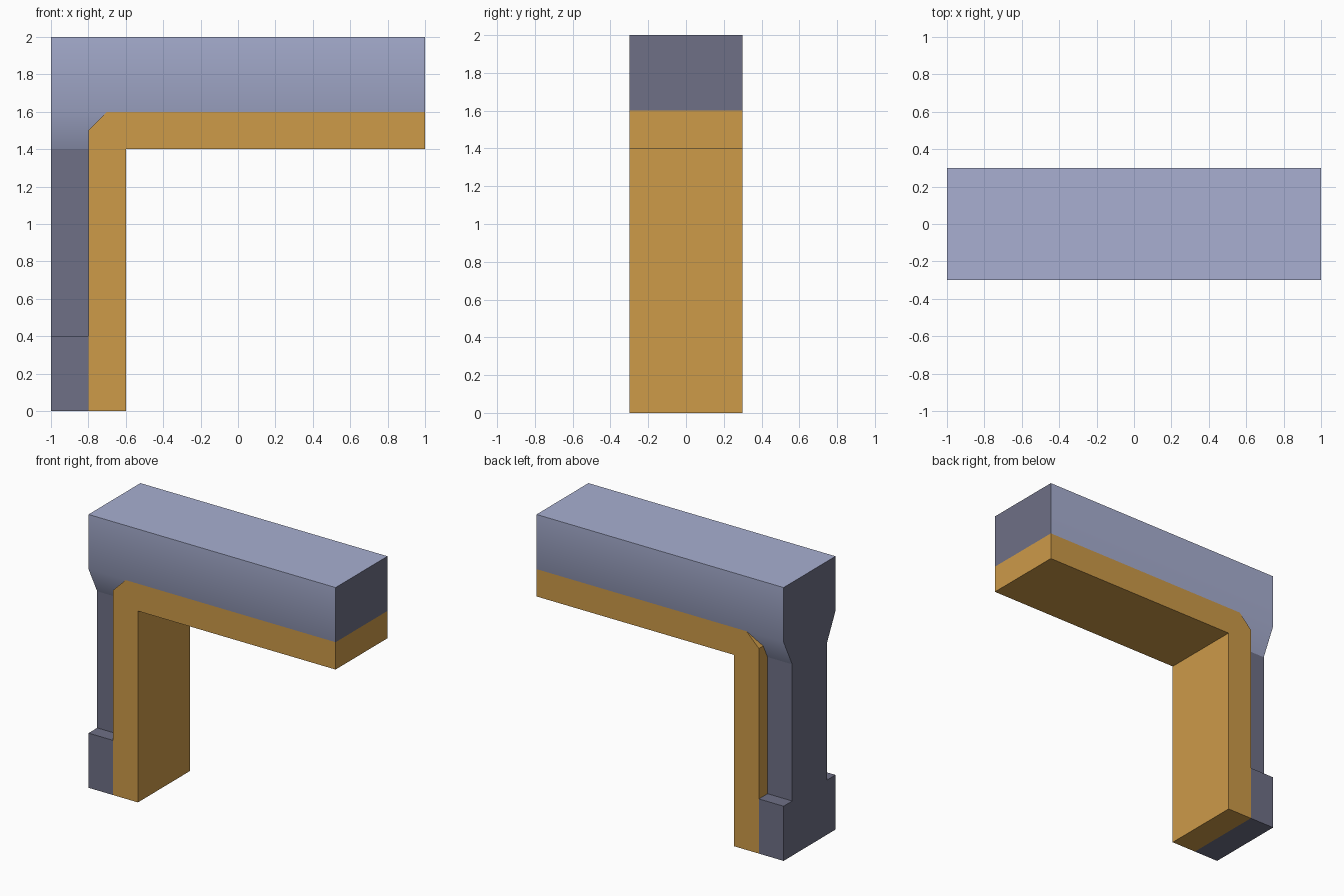
import bpy, bmesh, math

if "Cube" in bpy.data.objects:
    bpy.data.objects.remove(bpy.data.objects["Cube"])


def material(name, rgb):
    m = bpy.data.materials.new(name)
    m.diffuse_color = (*rgb, 1)
    m.use_nodes = True
    m.node_tree.nodes["Principled BSDF"].inputs["Base Color"].default_value = m.diffuse_color
    return m


LAVENDER = material("lavender plaster", (0.392, 0.43, 0.64))
GREY = material("slate grey", (0.156, 0.162, 0.238))
OCHRE = material("ochre trim", (0.61, 0.325, 0.066))


def sweep(name, profile, place, lo, hi, mats, open_faces=None):
    """Extrude a closed 2D profile between lo and hi; place() maps (u, v, t) to xyz."""
    bm = bmesh.new()
    a = [bm.verts.new(place(u, v, lo)) for u, v in profile]
    b = [bm.verts.new(place(u, v, hi)) for u, v in profile]
    n = len(profile)
    sides = [bm.faces.new((a[i], a[(i + 1) % n], b[(i + 1) % n], b[i])) for i in range(n)]
    bm.faces.new(a)
    if open_faces:
        # far cap covers only part of the profile, last side is left open
        bm.faces.new([b[i] for i in open_faces])
        bm.faces.remove(sides[-1])
    else:
        bm.faces.new(b)
    bmesh.ops.recalc_face_normals(bm, faces=bm.faces[:])
    bm.normal_update()
    # end faces take the last material
    for f in bm.faces:
        f.material_index = len(mats) - 1 if abs(f.normal.x) > 0.9 else 0
    me = bpy.data.meshes.new(name)
    bm.to_mesh(me)
    bm.free()
    for m in mats:
        me.materials.append(m)
    ob = bpy.data.objects.new(name, me)
    bpy.context.collection.objects.link(ob)
    return ob


def along_x(u, v, t):
    return (t, u, v)


def along_y(u, v, t):
    return (u, t, v)


# inner frame trim: L shape with chamfered outer corner
sweep("frame_trim",
      [(-0.8, 0), (-0.6, 0), (-0.6, 1.4), (1, 1.4), (1, 1.6), (-0.7, 1.6), (-0.8, 1.5)],
      along_y, -0.3, 0.3, [OCHRE])

# post: wide foot with a recessed shaft
half = [(0.3, 0), (0.3, 0.4), (0.2, 0.4), (0.2, 1.4)]
sweep("post", half + [(-y, z) for y, z in reversed(half)], along_x, -1, -0.8, [GREY])

# lintel: tapers down to the shaft, the taper runs on behind the trim
half = [(-0.2, 1.4), (-0.3, 1.6), (-0.3, 2)]
lintel = sweep("lintel", half + [(-y, z) for y, z in reversed(half)], along_x, -1, 1,
               [LAVENDER, GREY], open_faces=(1, 2, 3, 4))
bpy.ops.object.select_all(action='DESELECT')
lintel.select_set(True)
bpy.context.view_layer.objects.active = lintel
bpy.ops.object.shade_smooth_by_angle(angle=math.radians(30))
